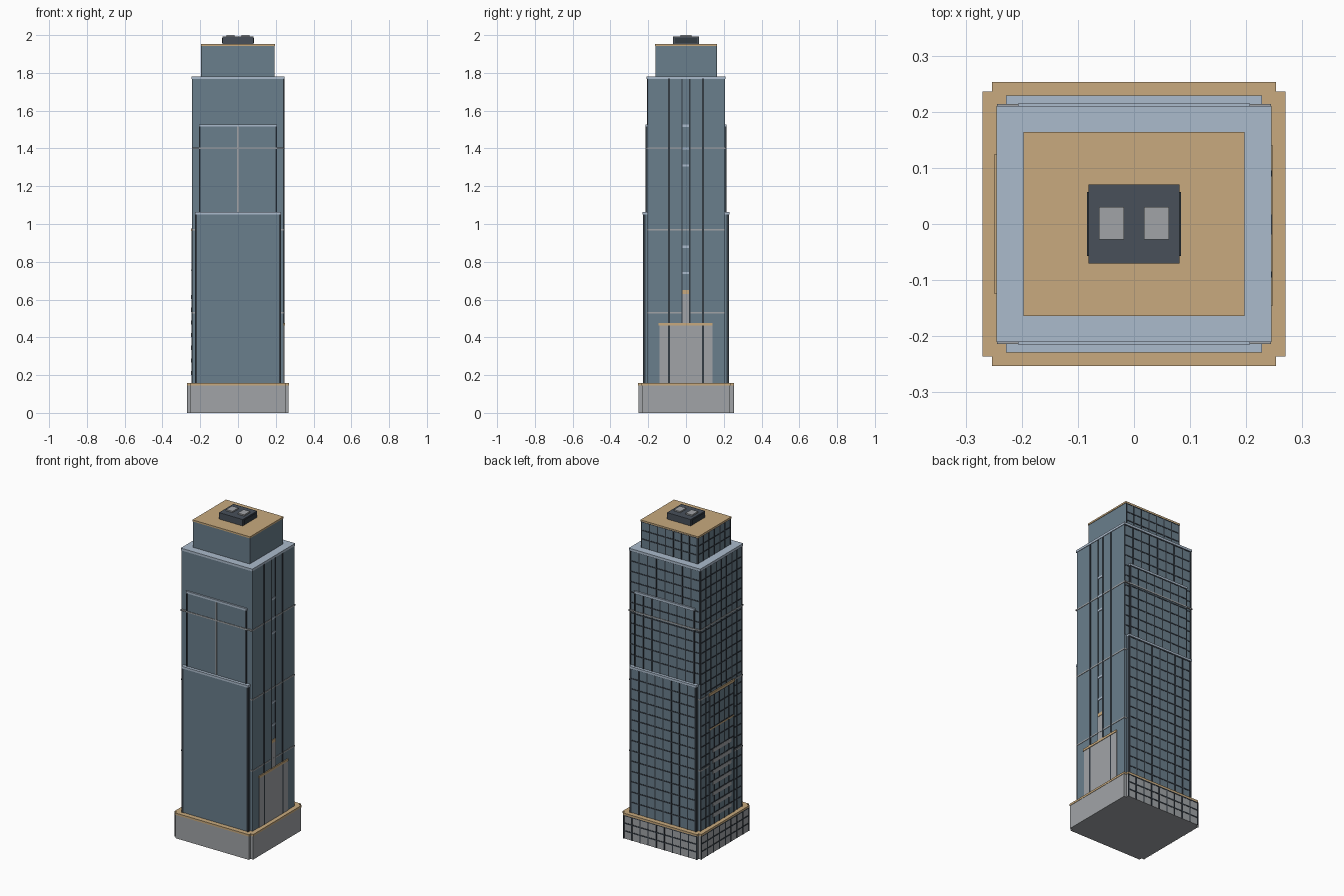
import bpy, bmesh

if "Cube" in bpy.data.objects:
    bpy.data.objects.remove(bpy.data.objects["Cube"])


def material(name, rgb):
    m = bpy.data.materials.new(name)
    lin = [(c / 255 / 12.92) if c < 11 else ((c / 255 + 0.055) / 1.055) ** 2.4 for c in rgb]
    m.diffuse_color = (*lin, 1)
    m.use_nodes = True
    m.node_tree.nodes["Principled BSDF"].inputs["Base Color"].default_value = m.diffuse_color
    return m


GLASS = material("blue grey glass", (106, 126, 140))
TRIM = material("pale blue trim", (171, 187, 204))
STONE = material("grey stone", (161, 164, 167))
TAN = material("tan coping", (200, 170, 126))
DARK = material("dark plant room", (72, 80, 90))
FRAME = material("dark mullion", (52, 60, 68))


def boxes(name, mat, ranges):
    """One object made from boxes given as (x0, x1, y0, y1, z0, z1)."""
    bm = bmesh.new()
    for x0, x1, y0, y1, z0, z1 in ranges:
        vs = bmesh.ops.create_cube(bm, size=1)["verts"]
        for v in vs:
            v.co = (x1 if v.co.x > 0 else x0, y1 if v.co.y > 0 else y0, z1 if v.co.z > 0 else z0)
    me = bpy.data.meshes.new(name)
    bm.to_mesh(me)
    bm.free()
    me.materials.append(mat)
    ob = bpy.data.objects.new(name, me)
    bpy.context.collection.objects.link(ob)
    return ob


def block(name, mat, hx, hy, z0, z1):
    return boxes(name, mat, [(-hx, hx, -hy, hy, z0, z1)])


def notched(name, mat, hx, hy, n, z0, z1):
    """Prism whose four plan corners are notched."""
    quarter = [(hx, hy - n), (hx - n, hy - n), (hx - n, hy)]
    pts = quarter + [(-x, y) for x, y in reversed(quarter)]
    pts += [(-x, -y) for x, y in pts]
    bm = bmesh.new()
    f = bm.faces.new([bm.verts.new((x, y, z0)) for x, y in pts])
    top = bmesh.ops.extrude_face_region(bm, geom=[f])["geom"]
    bmesh.ops.translate(bm, vec=(0, 0, z1 - z0), verts=[g for g in top if isinstance(g, bmesh.types.BMVert)])
    bmesh.ops.recalc_face_normals(bm, faces=bm.faces)
    me = bpy.data.meshes.new(name)
    bm.to_mesh(me)
    bm.free()
    me.materials.append(mat)
    bpy.context.collection.objects.link(bpy.data.objects.new(name, me))


def grid(name, side, plane, half, z0, z1, cols, rows, mat=FRAME, w=0.0035, t=0.002):
    """Mullion grid on the back (+y) or left (-x) wall."""
    bars = [(-half + 2 * half * i / cols - w, -half + 2 * half * i / cols + w, z0, z1) for i in range(cols + 1)]
    for j in range(1, rows + 1):
        z = z0 + (z1 - z0) * j / rows
        bars.append((-half, half, z - w, z + w))
    if side == "back":
        boxes(name, mat, [(a, b, plane, plane + t, c, d) for a, b, c, d in bars])
    else:
        boxes(name, mat, [(-plane - t, -plane, a, b, c, d) for a, b, c, d in bars])


# Podium
notched("podium", STONE, 0.268, 0.251, 0.017, 0, 0.145)
notched("podium_coping", TAN, 0.27, 0.253, 0.017, 0.145, 0.157)
grid("podium_back_grid", "back", 0.251, 0.25, 0, 0.143, 9, 3)
grid("podium_left_grid", "left", 0.268, 0.233, 0, 0.143, 8, 3)

# Shaft, stepped bays and crown
block("shaft", GLASS, 0.242, 0.205, 0.157, 1.77)
block("shaft_coping", TRIM, 0.245, 0.21, 1.768, 1.782)
block("lower_bay", GLASS, 0.226, 0.223, 0.157, 1.05)
block("lower_bay_coping", TRIM, 0.228, 0.229, 1.05, 1.063)
block("upper_bay", GLASS, 0.205, 0.211, 1.06, 1.518)
block("upper_bay_coping", TRIM, 0.207, 0.215, 1.515, 1.528)
block("crown", GLASS, 0.194, 0.162, 1.78, 1.942)
block("crown_roof", TAN, 0.197, 0.164, 1.942, 1.952)

# Rooftop plant
block("plant_room", DARK, 0.081, 0.07, 1.952, 1.992)
boxes("roof_vents", STONE, [(s * 0.04 - 0.022, s * 0.04 + 0.022, -0.028, 0.03, 1.99, 2.0) for s in (-1, 1)])
block("plant_louvres", FRAME, 0.084, 0.057, 1.957, 1.985)

# Window grids on the back and left walls
grid("lower_bay_grid", "back", 0.223, 0.222, 0.157, 1.05, 8, 14)
grid("upper_bay_grid", "back", 0.211, 0.202, 1.063, 1.515, 7, 7)
grid("shaft_back_grid", "back", 0.205, 0.238, 1.063, 1.768, 8, 11)
grid("shaft_left_grid", "left", 0.242, 0.202, 0.157, 1.768, 8, 25)
grid("crown_back_grid", "back", 0.162, 0.19, 1.782, 1.942, 7, 3)
grid("crown_left_grid", "left", 0.194, 0.158, 1.782, 1.942, 6, 3)

# Thin belt courses
for i, (z, hy) in enumerate([(0.53, 0.2075), (0.97, 0.2075), (1.4, 0.214)]):
    block(f"belt_course_{i}", STONE, 0.2445, hy, z - 0.004, z + 0.004)

# Dark edge strips of the front and back bays, and pale centre mullion
boxes("lower_bay_edges", FRAME, [(sx * 0.222 - 0.006, sx * 0.222 + 0.006, sy * 0.2205 - 0.006, sy * 0.2205 + 0.006, 0.157, 1.05)
                                 for sx in (-1, 1) for sy in (-1, 1)])
boxes("upper_bay_edges", FRAME, [(sx * 0.203 - 0.004, sx * 0.203 + 0.004, sy * 0.2095 - 0.004, sy * 0.2095 + 0.004, 1.063, 1.515)
                                 for sx in (-1, 1) for sy in (-1, 1)])
boxes("centre_mullion", STONE, [(-0.004, 0.004, -0.214, -0.205, 1.063, 1.515)])

# Right wall: vertical ribs, centre strip and its small ledges
boxes("right_ribs", FRAME, [(0.24, 0.2455, y - 0.005, y + 0.005, 0.157, 1.77) for y in (-0.09, 0.09)])
boxes("right_centre_ribs", FRAME, [(0.24, 0.245, y - 0.003, y + 0.003, 0.475, 1.77) for y in (-0.022, 0.02)])
boxes("right_ledges", TRIM, [(0.24, 0.2455, -0.019, 0.017, z - 0.006, z + 0.006) for z in (0.74, 0.88, 1.31, 1.4, 1.52)])
boxes("right_tan_ledge", TAN, [(0.24, 0.2455, -0.019, 0.017, 0.63, 0.65)])
boxes("right_centre_panel", STONE, [(0.24, 0.2435, -0.019, 0.017, 0.475, 0.63)])
boxes("right_entry", STONE, [(0.24, 0.245, -0.14, 0.14, 0.157, 0.465)])
boxes("right_entry_coping", TAN, [(0.24, 0.248, -0.145, 0.14, 0.463, 0.477)])

# Left wall: balcony bay with tan caps and stone slats
boxes("left_bay", GLASS, [(-0.245, -0.24, -0.12, 0.12, 0.157, 0.965)])
grid("left_bay_grid", "left", 0.245, 0.118, 0.157, 0.96, 5, 12)
boxes("left_bay_coping", TAN, [(-0.249, -0.24, -0.125, 0.125, 0.963, 0.977)])
boxes("left_bay_ledge", TAN, [(-0.248, -0.24, -0.12, 0.12, 0.75, 0.758)])
boxes("left_slats", STONE, [(-0.248, -0.24, -0.09, 0.09, 0.2 + 0.067 * i, 0.222 + 0.067 * i) for i in range(7)])
